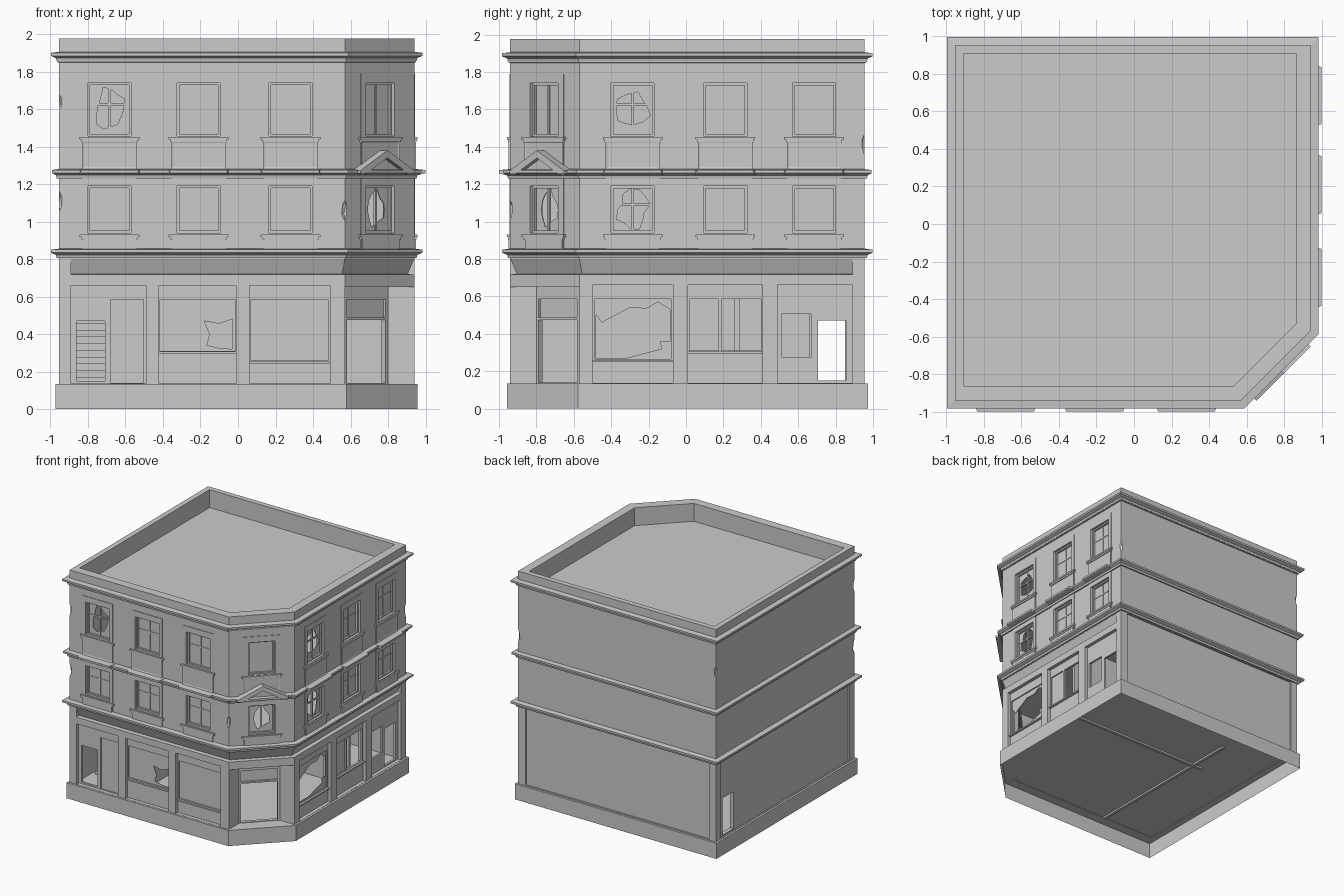
import bpy, bmesh, math, random
from mathutils import Vector as V

if "Cube" in bpy.data.objects:
    bpy.data.objects.remove(bpy.data.objects["Cube"])
random.seed(4)
L, R, F, B, C = -0.955, 0.94, -0.94, 0.955, 0.57
Q = math.sqrt(0.5)
# wall frames: origin, direction along wall, outward direction
FRONT = (V((0, F, 0)), V((1, 0, 0)), V((0, -1, 0)))
RIGHT = (V((R, 0, 0)), V((0, -1, 0)), V((1, 0, 0)))
CORNER = (V((.755, -.755, 0)), V((Q, Q, 0)), V((Q, -Q, 0)))
DOOR = (V((.685, -.685, 0)), V((Q, Q, 0)), V((Q, -Q, 0)))
LEFT = (V((L, 0, 0)), V((0, 1, 0)), V((-1, 0, 0)))
BACK = (V((0, B, 0)), V((1, 0, 0)), V((0, 1, 0)))
WORLD = (V((0, 0, 0)), V((1, 0, 0)), V((0, 1, 0)))


def P(fr, u, o, z):
    return fr[0] + fr[1] * u + fr[2] * o + V((0, 0, z))


def finish(name, bm):
    bmesh.ops.recalc_face_normals(bm, faces=bm.faces[:])
    me = bpy.data.meshes.new(name)
    bm.to_mesh(me)
    bm.free()
    ob = bpy.data.objects.new(name, me)
    bpy.context.collection.objects.link(ob)
    return ob


def rect(u0, u1, z0, z1):
    return [(u0, z0), (u1, z0), (u1, z1), (u0, z1)]


def plate(bm, fr, outer, o0, o1, holes=()):
    """Flat plate with holes, extruded from depth o0 to o1."""
    edges = []
    for loop in [outer, *holes]:
        vs = [bm.verts.new(P(fr, u, o0, z)) for u, z in loop]
        edges += [bm.edges.new((vs[i - 1], vs[i])) for i in range(len(vs))]
    g = bmesh.ops.triangle_fill(bm, use_beauty=True, edges=edges, normal=fr[2])["geom"]
    fs = [f for f in g if isinstance(f, bmesh.types.BMFace)]
    ex = bmesh.ops.extrude_face_region(bm, geom=fs, use_keep_orig=True)["geom"]
    bmesh.ops.translate(bm, vec=fr[2] * (o1 - o0), verts=[v for v in ex if isinstance(v, bmesh.types.BMVert)])


def box(bm, fr, u0, u1, o0, o1, z0, z1):
    """Box on a wall frame; returns its outward face."""
    a = [[bm.verts.new(P(fr, u, o, z)) for u, o in ((u0, o0), (u1, o0), (u1, o1), (u0, o1))] for z in (z0, z1)]
    bm.faces.new(a[0])
    bm.faces.new(a[1])
    return [bm.faces.new((a[0][i - 1], a[0][i], a[1][i], a[1][i - 1])) for i in range(4)][3]


def footprint(d):
    k, s = .414 * d, .015 if d < -.055 else 0    # thicker on the street sides
    return [(x - s, y + s) for x, y in ((L - d, F - d), (C + k, F - d), (R + d, -C - k), (R + d, B + d), (L - d, B + d))]


def street(d):
    k = .414 * d
    return [(-.89, F - d), (C + k, F - d), (R + d, -C - k), (R + d, .89)]


def sweep(bm, path, prof, loop=True, closed=True):
    rings = [[bm.verts.new((x, y, z)) for x, y in path(d)] for d, z in prof]
    n = len(rings[0])
    for j in range(0 if closed else 1, len(rings)):
        for i in range(0 if loop else 1, n):
            bm.faces.new((rings[j - 1][i - 1], rings[j - 1][i], rings[j][i], rings[j][i - 1]))
    if not loop:
        bm.faces.new([r[0] for r in rings])
        bm.faces.new([r[-1] for r in rings])
    return rings


def slab(name, pts, z, h):
    bm = bmesh.new()
    a, b = ([bm.verts.new((x, y, zz)) for x, y in pts] for zz in (z, z + h))
    bm.faces.new(a)
    bm.faces.new(b)
    for i in range(len(a)):
        bm.faces.new((a[i - 1], a[i], b[i], b[i - 1]))
    return finish(name, bm)


BAYS = [(FRONT, u, .115) for u in (-.685, -.21, .28)] + [(RIGHT, u, .115) for u in (-.685, -.21, .285)] + [(CORNER, 0, .106)]
LEVELS = [(.94, 1.19), (1.455, 1.74)]
SHOPS = [(FRONT, -.89, -.49), (FRONT, -.42, -.01), (FRONT, .06, .49),
         (RIGHT, -.89, -.49), (RIGHT, -.41, -.01), (RIGHT, .07, .50)]

# hollow base with ground floor on top
bm = bmesh.new()
top = sweep(bm, footprint, [(.018, 0), (.018, .135)], closed=False)[-1]
bm.faces.new(top)
finish("base", bm)

# outer walls with parapet, cut by openings
bm = bmesh.new()
sweep(bm, footprint, [(0, .13), (0, 1.975), (-.06, 1.975), (-.06, .13)])
walls = finish("walls", bm)
bm = bmesh.new()
for fr, u, w in BAYS:
    for z0, z1 in LEVELS:
        box(bm, fr, u - w, u + w, -.12, .1, z0, z1)
for fr, u0, u1 in SHOPS:
    box(bm, fr, u0, u1, -.12, .1, .137, .66)
sweep(bm, street, [(.03, .8), (-.001, .8), (-.035, .72), (.03, .715)], loop=False)
box(bm, BACK, -.89, .87, -.012, .1, .14, .8)
cut1 = finish("opening_cutter", bm)
bm = bmesh.new()
box(bm, LEFT, -.87, .885, -.012, .1, .14, .8)
# chipped edges
for x, y, z in ((L, F, 1.63), (L, F, 1.1), (R, B, 1.42), (C, F, 1.07), (L, B, 1.6)):
    vs = bmesh.ops.create_icosphere(bm, subdivisions=1, radius=1)["verts"]
    for v in vs:
        v.co = V((x, y, z)) + V((v.co.x * .018, v.co.y * .018, v.co.z * .06)) * random.uniform(.7, 1.2)
cut2 = finish("recess_cutter", bm)
bm = bmesh.new()
box(bm, LEFT, .70, .85, -.12, .15, .15, .47)
cut3 = finish("side_opening_cutter", bm)
cut4 = slab("entrance_cutter", [(C, -1.1), (C, -.8), (.8, -C), (1.1, -C), (1.1, -1.1)], .12, .53)
bpy.context.view_layer.objects.active = walls
for c in (cut1, cut2, cut3, cut4):
    c.hide_render = True
    m = walls.modifiers.new("cut", "BOOLEAN")
    m.operation, m.object, m.solver = "DIFFERENCE", c, "EXACT"
    bpy.ops.object.modifier_apply(modifier=m.name)
    bpy.data.objects.remove(c)

# floors and roof
for name, z in (("ceiling", .79), ("upper_floor", 1.25), ("roof", 1.805)):
    slab(name, footprint(-.035), z, .015)

# string courses and main cornice
def course(z, d):
    return [(-.02, z - .025), (.012, z - .025), (.016, z - .008), (d - .008, z), (d, z + .004), (d, z + .02), (-.02, z + .028)]


for name, z, d in (("lower_cornice", .83, .043), ("middle_cornice", 1.255, .038), ("top_cornice", 1.88, .043)):
    bm = bmesh.new()
    sweep(bm, footprint, course(z, d))
    if d < .04:     # steps forward above each window
        for fr, u, w in BAYS:
            ends = [[bm.verts.new(P(fr, u + s * (.17 - o * .3), o, zz)) for o, zz in course(z, .06)] for s in (-1, 1)]
            for e in ends:
                bm.faces.new(e)
            for i in range(7):
                bm.faces.new((ends[0][i - 1], ends[0][i], ends[1][i], ends[1][i - 1]))
    finish(name, bm)
bm = bmesh.new()
sweep(bm, footprint, [(-.02, 1.845), (.01, 1.85), (.01, 1.86), (-.02, 1.866)])
finish("cornice_molding", bm)

# upper windows: raised surrounds, sills, aprons, frames, panes
surround, sill, frames, panes = (bmesh.new() for _ in range(4))
aprons = []
BROKEN = {(0, 1), (5, 0), (5, 1), (6, 0)}
for i, (fr, u, w) in enumerate(BAYS):
    holes = [rect(u - w, u + w, *z) for z in LEVELS]
    plate(surround, fr, rect(u - .145, u + .145, .85, 1.79), -.005, .005, holes)
    for z in (.912, 1.432):
        box(sill, fr, u - .16, u + .16, -.01, .018, z + .006, z + .02)
        box(sill, fr, u - .15, u + .15, -.01, .013, z - .008, z + .006)
    box(sill, fr, u - .14, u + .14, -.01, .01, .85, .91)
    aprons.append(box(sill, fr, u - .145, u + .145, -.03, .009, 1.28, 1.43))
    for k, (z0, z1) in enumerate(LEVELS):
        a, b, zm = u - w, u + w, z0 + (z1 - z0) * .6
        plate(frames, fr, rect(a - .002, b + .002, z0 - .002, z1 + .002), -.04, -.015, [rect(a + .012, b - .012, z0 + .012, z1 - .012)])
        box(frames, fr, u - .007, u + .007, -.04, -.025, z0 + .01, z1 - .01)
        if i < 6:
            box(frames, fr, a + .01, b - .01, -.038, -.027, zm - .006, zm + .006)
        hole, zc, n = [], (z0 + z1) / 2, 13
        if (i, k) in BROKEN:
            r = [random.uniform(.6, 1) for _ in range(n)]
            hole = [[(u + math.cos(t * 6.283 / n) * r[t] * (w - .015), zc + math.sin(t * 6.283 / n) * r[t] * (z1 - z0) * .46)
                     for t in range(n)]]
        plate(panes, fr, rect(a, b, z0, z1), -.036, -.031, hole)
bmesh.ops.recalc_face_normals(sill, faces=sill.faces[:])
bmesh.ops.inset_individual(sill, faces=aprons, thickness=.03, depth=-.008)
for n, b in (("window_surrounds", surround), ("sills_and_aprons", sill), ("window_frames", frames), ("window_panes", panes)):
    finish(n, b)

# pediment over the corner window
bm = bmesh.new()
plate(bm, CORNER, [(-.18, 1.25), (.18, 1.25), (0, 1.355)], -.01, .03)
plate(bm, CORNER, [(-.205, 1.255), (-.16, 1.255), (0, 1.34), (.16, 1.255), (.205, 1.255), (.205, 1.272), (0, 1.38), (-.205, 1.272)], -.01, .06)
finish("pediment", bm)

# shop fronts
fronts, glass = bmesh.new(), bmesh.new()
HOLES = [[(-.86, -.71, .15, .47), (-.68, -.505, .14, .585)], [(-.415, -.015, .31, .585)], [(.07, .48, .26, .585)],
         [(-.67, -.51, .275, .505), (-.855, -.705, .15, .47)], [(-.40, -.02, .31, .585)], [(.08, .49, .265, .585)]]
for (fr, u0, u1), hs in zip(SHOPS, HOLES):
    plate(fronts, fr, rect(u0 - .003, u1 + .003, .135, .663), -.048, -.03, [rect(*h) for h in hs])
    if len(hs) == 1:
        z = hs[0][2]
        box(fronts, fr, u0, u1, -.05, -.012, z - .016, z - .004)
box(fronts, FRONT, -.69, -.5, -.06, -.042, .135, .59)
box(fronts, RIGHT, -.19, -.175, -.05, -.03, .3, .59)
plate(glass, FRONT, rect(-.418, -.012, .3, .59), -.045, -.04,
      [[(-.18, .47), (-.1, .455), (-.03, .48), (-.03, .32), (-.1, .325), (-.165, .34), (-.15, .4)]])
plate(glass, FRONT, rect(.065, .485, .255, .59), -.045, -.04)
plate(glass, RIGHT, rect(-.18, -.015, .3, .59), -.045, -.04)
plate(glass, RIGHT, rect(.075, .495, .26, .59), -.045, -.04,
      [[(.48, .5), (.45, .46), (.3, .54), (.21, .535), (.15, .57), (.085, .53), (.085, .36), (.14, .36), (.13, .32), (.32, .27), (.48, .27)]])
# recessed corner entrance
plate(fronts, DOOR, rect(-.168, .168, .135, .66), -.03, 0, [rect(-.145, .145, .14, .475), rect(-.145, .145, .488, .585)])
plate(glass, DOOR, rect(-.15, .15, .48, .59), -.02, -.015)
box(fronts, WORLD, C - .04, C, F + .002, -.8, .135, .66)
box(fronts, WORLD, .8, R - .002, -C, -C + .04, .135, .66)
finish("shop_fronts", fronts)
finish("shop_glass", glass)
slab("entrance_ceiling", [(C - .02, F + .03), (C, F + .03), (R - .03, -C), (R - .03, -C + .02), (.78, -C + .02), (C - .02, -.78)], .65, .012)

# interior partitions and staircase
bm = bmesh.new()
box(bm, WORLD, -.42, -.395, -.87, .66, .12, .79)
box(bm, WORLD, -.5, .88, .26, .285, .12, .79)
finish("partitions", bm)
bm = bmesh.new()
for i in range(18):
    box(bm, WORLD, -.88, -.66, -.7 + i * .06, -.64 + i * .06 if i > 8 else -.1, .135 + i * .036, .171 + i * .036)
finish("stairs", bm)
